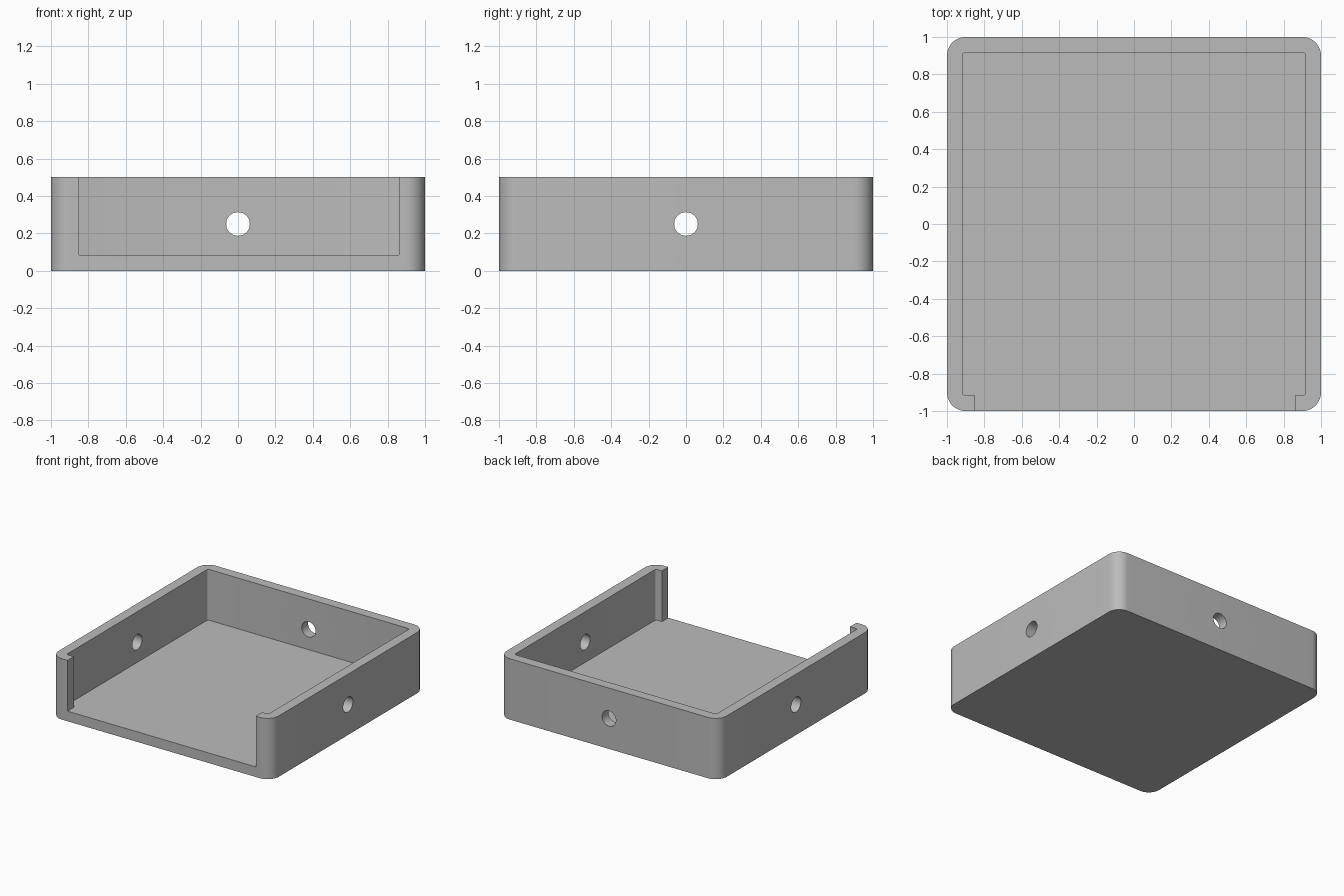
import bpy, bmesh, math
from mathutils import Vector

cube = bpy.data.objects.get("Cube")
if cube:
    bpy.data.objects.remove(cube, do_unlink=True)

HEIGHT, FLOOR = 0.5, 0.083
INNER = 0.917                     # half width of the cavity
OPEN_LEFT, OPEN_RIGHT = 0.862, -0.85
CORNER, INNER_CORNER = 0.1, 0.017
HOLE_RADIUS, HOLE_Z = 0.063, 0.25

grey = bpy.data.materials.new("plain grey")
grey.use_nodes = True
colour = (0.5, 0.5, 0.5, 1)
grey.diffuse_color = colour
grey.node_tree.nodes["Principled BSDF"].inputs["Base Color"].default_value = colour


def rounded_square(half, radius, steps):
    """Counter-clockwise outline starting at the +x +y corner."""
    points = []
    for corner in range(4):
        for step in range(steps + 1):
            a = math.pi / 2 * (corner + step / steps)
            sx = 1 if corner in (0, 3) else -1
            sy = 1 if corner < 2 else -1
            points.append((sx * (half - radius) + radius * math.cos(a),
                           sy * (half - radius) + radius * math.sin(a)))
    return points


def prism(name, outline, z0, z1):
    bm = bmesh.new()
    face = bm.faces.new([bm.verts.new((x, y, z0)) for x, y in outline])
    top = bmesh.ops.extrude_face_region(bm, geom=[face])["geom"]
    verts = [v for v in top if isinstance(v, bmesh.types.BMVert)]
    bmesh.ops.translate(bm, verts=verts, vec=Vector((0, 0, z1 - z0)))
    bmesh.ops.recalc_face_normals(bm, faces=bm.faces)
    mesh = bpy.data.meshes.new(name)
    bm.to_mesh(mesh)
    bm.free()
    mesh.materials.append(grey)
    obj = bpy.data.objects.new(name, mesh)
    bpy.context.collection.objects.link(obj)
    return obj


def cut(target, cutter):
    cutter.hide_render = True
    mod = target.modifiers.new("cut", "BOOLEAN")
    mod.operation, mod.solver, mod.object = "DIFFERENCE", "EXACT", cutter
    bpy.context.view_layer.objects.active = target
    bpy.ops.object.modifier_apply(modifier=mod.name)
    bpy.data.objects.remove(cutter, do_unlink=True)


def hole_cutter(name, location, rotation, depth):
    bpy.ops.mesh.primitive_cylinder_add(vertices=48, radius=HOLE_RADIUS, depth=depth,
                                        location=location, rotation=rotation)
    obj = bpy.context.object
    obj.name = name
    obj.data.materials.append(grey)
    bpy.context.view_layer.update()
    return obj


# Solid block with rounded upright edges
tray = prism("open_front_tray", rounded_square(1, CORNER, 12), 0, HEIGHT)

# Cavity and front opening, taken out together
cavity = rounded_square(INNER, INNER_CORNER, 4)
cavity += [(OPEN_LEFT, -INNER), (OPEN_LEFT, -1.2), (OPEN_RIGHT, -1.2), (OPEN_RIGHT, -INNER)]
# Put the opening between the two front corners
split = 15
cavity = cavity[:split] + cavity[-4:][::-1] + cavity[split:-4]
cut(tray, prism("cavity_cutter", cavity, FLOOR, HEIGHT + 0.2))

# Round holes through both side walls and the back wall
cut(tray, hole_cutter("side_hole_cutter", (0, 0, HOLE_Z), (0, math.pi / 2, 0), 2.4))
cut(tray, hole_cutter("back_hole_cutter", (0, 1, HOLE_Z), (math.pi / 2, 0, 0), 0.5))

bpy.ops.object.select_all(action="DESELECT")
tray.select_set(True)
bpy.context.view_layer.objects.active = tray
bpy.ops.object.shade_smooth_by_angle(angle=math.radians(30))
